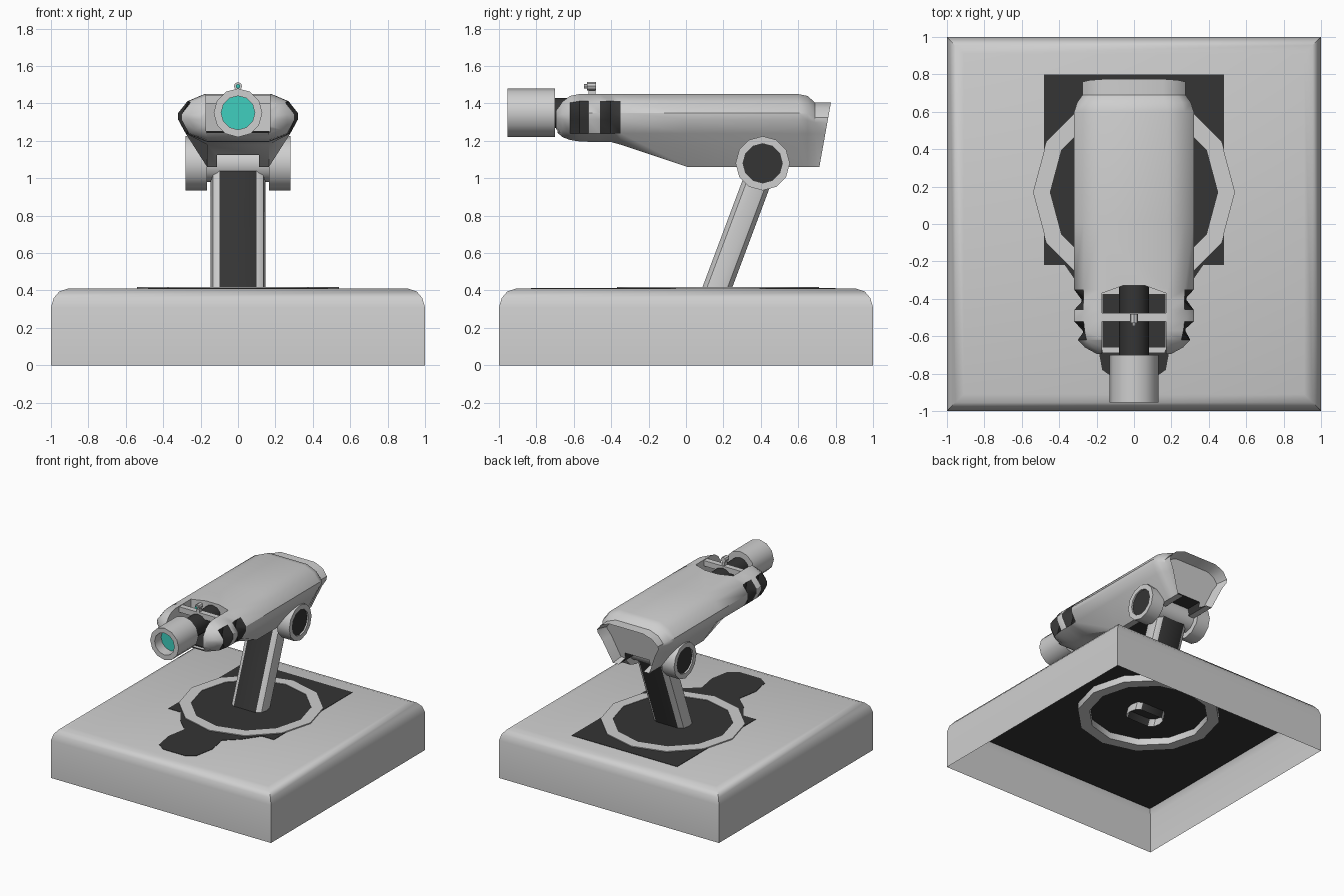
import bpy, bmesh, math

cube = bpy.data.objects.get("Cube")
if cube:
    bpy.data.objects.remove(cube, do_unlink=True)


def material(name, color):
    m = bpy.data.materials.new(name)
    m.use_nodes = True
    m.diffuse_color = (*color, 1)
    m.node_tree.nodes["Principled BSDF"].inputs["Base Color"].default_value = (*color, 1)
    return m


PALETTE = [material("light_grey", (0.62, 0.62, 0.62)),
           material("charcoal", (0.035, 0.035, 0.035)),
           material("teal", (0.05, 0.62, 0.52))]
LIGHT, DARK, TEAL = range(3)


def finish(name, bm, smooth=True, closed=True):
    bmesh.ops.remove_doubles(bm, verts=bm.verts, dist=0.0001)
    if closed:
        bmesh.ops.recalc_face_normals(bm, faces=bm.faces)
    mesh = bpy.data.meshes.new(name)
    bm.to_mesh(mesh)
    bm.free()
    for m in PALETTE:
        mesh.materials.append(m)
    ob = bpy.data.objects.new(name, mesh)
    bpy.context.collection.objects.link(ob)
    if smooth:
        bpy.ops.object.select_all(action='DESELECT')
        ob.select_set(True)
        bpy.context.view_layer.objects.active = ob
        bpy.ops.object.shade_smooth_by_angle(angle=math.radians(35))
    return ob


def loft(rings, paint=lambda i, j: LIGHT, cap_start=True, cap_end=True):
    """Skin a list of equally long closed rings."""
    bm = bmesh.new()
    rows = [[bm.verts.new(p) for p in ring] for ring in rings]
    n = len(rows[0])
    for i in range(len(rows) - 1):
        for j in range(n):
            k = (j + 1) % n
            f = bm.faces.new((rows[i][j], rows[i][k], rows[i + 1][k], rows[i + 1][j]))
            f.material_index = paint(i, j)
    if cap_start:
        bm.faces.new(rows[0][::-1])
    if cap_end:
        bm.faces.new(rows[-1])
    bm.faces.ensure_lookup_table()
    return bm


def turned(name, profile, place, sides=12, paint=lambda i: LIGHT):
    """Revolve (radius, height) points; place maps (a, b, height) to space."""
    rings = []
    for r, h in profile:
        angles = [math.tau * k / sides for k in range(sides)]
        rings.append([place(r * math.cos(t), r * math.sin(t), h) for t in angles])
    return finish(name, loft(rings, lambda i, j: paint(i), False, False))


def prism(name, outline, z0, z1, color):
    bm = loft([[(x, y, z) for x, y in outline] for z in (z0, z1)])
    for f in bm.faces:
        f.material_index = color
    return finish(name, bm, False)


def box(name, x, y, z, color):
    outline = [(x[0], y[0]), (x[1], y[0]), (x[1], y[1]), (x[0], y[1])]
    return prism(name, outline, z[0], z[1], color)


def mirrored(half):
    return half + [(-x, y) for x, y in reversed(half)]


# Hollow base with rounded top rim
rim = [(1, 0), (1, 0.31), (0.985, 0.36), (0.955, 0.395), (0.91, 0.41)]
base = [[(sx * h, sy * h, z) for sx, sy in ((-1, -1), (1, -1), (1, 1), (-1, 1))] for h, z in rim]
finish("base", loft(base, cap_start=False))
box("base_underside", (-0.97, 0.97), (-0.97, 0.97), (0.355, 0.36), DARK)

# Painted floor panel, turntable ring and dark turntable
panel = [(0.48, 0.8), (0.48, -0.22), (0.37, -0.22), (0.28, -0.35), (0.17, -0.45),
         (0.2, -0.62), (0.17, -0.78), (0.1, -0.83)]
prism("floor_panel", mirrored(panel), 0.408, 0.413, DARK)


def on_base(a, b, h):
    return (a, b + 0.17, h)


turned("turntable_ring", [(0.45, 0.3), (0.54, 0.3), (0.54, 0.419), (0.45, 0.419), (0.45, 0.3)], on_base)
turned("turntable", [(0, 0.41), (0.45, 0.41), (0.45, 0.415), (0, 0.415)], on_base, paint=lambda i: DARK)

# Leaning column with dark front and back
section = [(0.1, -0.08), (0.135, -0.055), (0.147, 0), (0.135, 0.055), (0.1, 0.08)]
column = [[(x, y + 0.165 + (z - 0.41) * 0.375, z) for x, y in mirrored(section)] for z in (0.3, 1.06)]
finish("column", loft(column, lambda i, j: DARK if j in (4, 9) else LIGHT, cap_start=False))


# Pivot joint
def on_pivot(a, b, h):
    return (h, a + 0.41, b + 1.08)


turned("pivot_axle", [(0, -0.2), (0.1, -0.2), (0.1, 0.2), (0, 0.2)], on_pivot)
for side, label in ((1, "left"), (-1, "right")):
    hub = [(0, 0.165), (0.145, 0.165), (0.145, 0.28), (0.105, 0.28), (0.105, 0.268), (0, 0.268)]
    turned(label + "_pivot_hub", [(r, side * h) for r, h in hub], on_pivot,
           paint=lambda i: DARK if i == 4 else LIGHT)

# Housing: (y, width scale, top, shoulder, bottom, groove depth)
stations = [(-0.695, 0.62, 1.38, 1.28, 1.25, 0), (-0.66, 0.82, 1.42, 1.26, 1.22, 0),
            (-0.62, 0.94, 1.44, 1.24, 1.205, 0), (-0.57, 0.98, 1.45, 1.24, 1.197, 0.06),
            (-0.52, 1, 1.45, 1.24, 1.195, 0), (-0.46, 1, 1.45, 1.24, 1.195, 0),
            (-0.405, 1, 1.45, 1.24, 1.195, 0.06), (-0.35, 1, 1.45, 1.24, 1.18, 0),
            (0.01, 1, 1.45, 1.24, 1.06, 0), (0.6, 1, 1.45, 1.24, 1.06, 0),
            (0.65, 0.95, 1.44, 1.24, 1.06, 0), (0.69, 0.86, 1.405, 1.24, 1.06, 0),
            (0.775, 0.86, 1.405, 1.24, 1.06, 0)]


def housing_ring(y, s, top, mid, low, groove):
    up = top - mid
    half = [(0.18, top), (0.27, mid + 0.82 * up), (0.32 - groove, mid + 0.52 * up),
            (0.32 - groove, mid + 0.35 * up), (0.28, mid), (0.165, low)]
    lean = 0.18 if y > 0.7 else 0
    return [(x * (s if z > low else 1), y - lean * (top - z), z) for x, z in mirrored(half)]


def housing_paint(i, j):
    return DARK if i in (2, 3, 5, 6) and j in (1, 2, 3, 7, 8, 9) else LIGHT


bm = loft([housing_ring(*s) for s in stations], housing_paint)
bmesh.ops.recalc_face_normals(bm, faces=bm.faces)
tail = max((f for f in bm.faces if len(f.verts) == 12), key=lambda f: f.calc_center_median().y)
bmesh.ops.inset_individual(bm, faces=[tail], thickness=0.025)
bmesh.ops.translate(bm, verts=tail.verts, vec=(0, -0.09, 0))
housing = finish("housing", bm)

# Barrel slot in the top and column channel underneath
slot = prism("slot_cutter", mirrored([(0.17, -1), (0.17, -0.37), (0.06, -0.33)]), 1.245, 1.7, LIGHT)
channel = box("channel_cutter", (-0.112, 0.112), (-0.4, 1), (0.9, 1.125), DARK)
for cutter in (slot, channel):
    cutter.hide_render = True
    cutter.hide_viewport = True
    cut = housing.modifiers.new(cutter.name, 'BOOLEAN')
    cut.operation = 'DIFFERENCE'
    cut.solver = 'EXACT'
    cut.object = cutter
box("slot_floor", (-0.168, 0.168), (-0.66, -0.375), (1.245, 1.252), DARK)


# Barrel with dark shaft and teal lens
def on_barrel(a, b, h):
    return (a, h, b + 1.35)


turned("shaft", [(0, -0.72), (0.08, -0.72), (0.08, -0.33), (0, -0.33)], on_barrel, paint=lambda i: DARK)
turned("barrel", [(0, -0.7), (0.13, -0.7), (0.13, -0.955), (0.09, -0.955), (0.09, -0.87), (0, -0.87)],
       on_barrel, paint=lambda i: TEAL if i == 4 else LIGHT)

# Bridge and small sight over the slot
box("sight_bridge", (-0.172, 0.172), (-0.52, -0.475), (1.4, 1.445), LIGHT)
box("sight_post", (-0.012, 0.012), (-0.52, -0.485), (1.44, 1.47), LIGHT)
turned("sight", [(0, -0.482), (0.022, -0.482), (0.022, -0.53), (0.012, -0.53), (0.012, -0.545), (0, -0.545)],
       lambda a, b, h: (a, h, b + 1.492), sides=8, paint=lambda i: TEAL if i == 4 else LIGHT)
